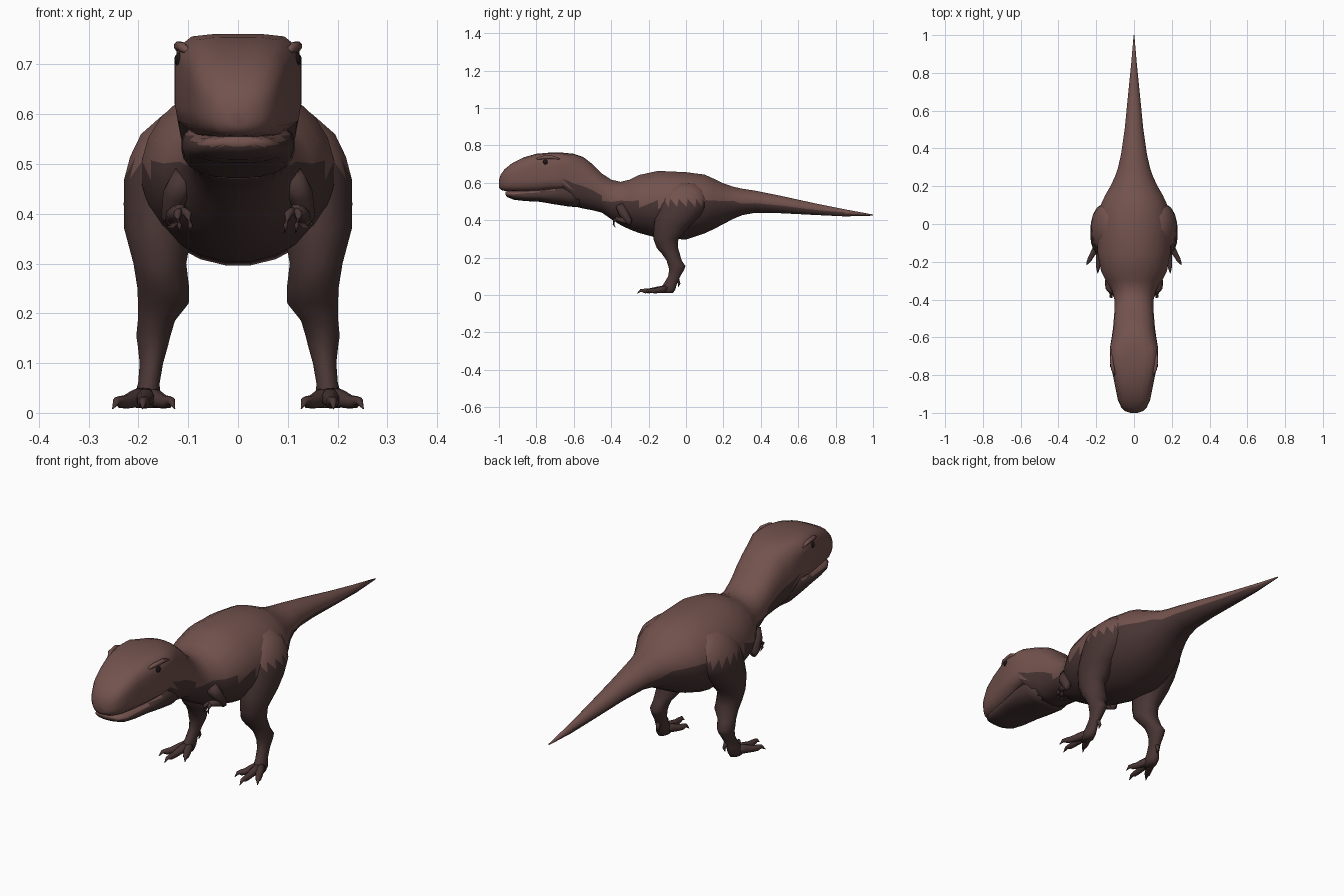
import bpy, bmesh
from math import cos, sin, pi
from mathutils import Vector


def material(name, colour):
    m = bpy.data.materials.new(name)
    m.diffuse_color = (*colour, 1)
    return m


HIDE = material("back_hide", (0.17, 0.085, 0.075))
BELLY = material("belly_hide", (0.065, 0.036, 0.034))
DARK = material("eye_dark", (0.012, 0.008, 0.008))

# height of the line between light back and dark belly, along y
LINE = [(-1, .53), (-.7, .56), (-.62, .60), (-.52, .57), (-.42, .50),
        (0, .485), (.2, .50), (.4, .485), (1, .425)]


def split_height(y):
    for (y0, z0), (y1, z1) in zip(LINE, LINE[1:]):
        if y <= y1:
            return z0 + (z1 - z0) * (y - y0) / (y1 - y0)
    return LINE[-1][1]


def finish(bm, name, mirror=False, mats=(HIDE, BELLY)):
    bmesh.ops.recalc_face_normals(bm, faces=bm.faces)
    bmesh.ops.triangulate(bm, faces=bm.faces)
    for f in bm.faces:
        c = f.calc_center_median()
        f.smooth = True
        f.material_index = int(len(mats) > 1 and c.z < split_height(c.y))
    me = bpy.data.meshes.new(name)
    bm.to_mesh(me)
    bm.free()
    for m in mats:
        me.materials.append(m)
    ob = bpy.data.objects.new(name, me)
    bpy.context.collection.objects.link(ob)
    if mirror:
        ob.modifiers.new("mirror", 'MIRROR').use_mirror_merge = False
    return ob


def ring(centre, u, v, power=2, n=24):
    """Superellipse ring spanned by the half-axis vectors u and v."""
    pts = []
    for i in range(n):
        a = 2 * pi * (i + .5) / n
        c, s = cos(a), sin(a)
        k = (abs(c) ** power + abs(s) ** power) ** (-1 / power)
        pts.append(Vector(centre) + Vector(u) * c * k + Vector(v) * s * k)
    return pts


def skin(bm, rings):
    loops = [[bm.verts.new(p) for p in r] for r in rings]
    n = len(loops[0])
    for a, b in zip(loops, loops[1:]):
        for i in range(n):
            j = (i + 1) % n
            bm.faces.new((a[i], a[j], b[j], b[i]))
    bm.faces.new(loops[0])
    bm.faces.new(loops[-1])


def body_loft(name, stations):
    """Stations along y: y, top z, bottom z, half width, squareness."""
    bm = bmesh.new()
    skin(bm, [ring((0, y, (t + b) / 2), (w, 0, 0), (0, 0, (t - b) / 2), p)
              for y, t, b, w, p in stations])
    return finish(bm, name)


def tube(bm, points, radii, n=8):
    pts = [Vector(p) for p in points]
    rings = []
    for i, p in enumerate(pts):
        d = (pts[min(i + 1, len(pts) - 1)] - pts[max(i - 1, 0)]).normalized()
        ref = Vector((0, 0, 1)) if abs(d.z) < .8 else Vector((0, 1, 0))
        u = d.cross(ref).normalized()
        rings.append(ring(p, u * radii[i], u.cross(d) * radii[i], 2, n))
    skin(bm, rings)


# head, neck, torso and tail in one skin
body_loft("body", [
    (-1.0, .615, .575, .020, 2), (-.99, .645, .562, .048, 2.6),
    (-.97, .672, .556, .068, 3), (-.93, .705, .553, .086, 3.5),
    (-.87, .735, .552, .098, 4), (-.80, .755, .553, .112, 4.5),
    (-.73, .761, .560, .127, 5), (-.66, .761, .565, .128, 4.5),
    (-.60, .755, .475, .118, 3.2), (-.55, .738, .462, .111, 2.7),
    (-.50, .700, .453, .107, 2.5), (-.45, .650, .440, .103, 2.3),
    (-.40, .617, .405, .104, 2.2), (-.35, .606, .373, .118, 2)] + [
    (-.30, .618, .349, .150, 2), (-.25, .643, .330, .176, 2),
    (-.15, .665, .303, .195, 2), (0, .658, .295, .198, 2),
    (.10, .645, .328, .178, 2), (.15, .622, .352, .155, 2),
    (.20, .598, .378, .126, 2), (.25, .580, .405, .102, 2),
    (.30, .569, .426, .085, 2), (.37, .558, .439, .069, 2),
    (.50, .532, .437, .050, 2), (.70, .488, .427, .030, 2),
    (.85, .458, .420, .015, 2), (1.0, .430, .424, .002, 2)])

# lower jaw tucked under the snout
body_loft("lower_jaw", [
    (-.965, .552, .535, .030, 2), (-.955, .556, .523, .058, 2.3),
    (-.92, .560, .509, .078, 2.4), (-.86, .562, .502, .090, 2.4),
    (-.78, .570, .498, .102, 2.4), (-.70, .590, .484, .112, 2.4),
    (-.62, .600, .472, .114, 2.5), (-.57, .590, .470, .10, 2.5)])

# hind legs: z, centre x, centre y, half width, half depth
LEG = [(.60, .120, .000, .03, .05), (.56, .138, -.005, .058, .10),
       (.515, .148, -.015, .070, .125), (.47, .155, -.022, .075, .130),
       (.42, .158, -.045, .073, .120), (.37, .160, -.075, .070, .098),
       (.30, .157, -.108, .054, .068), (.25, .150, -.099, .053, .058),
       (.22, .150, -.081, .052, .049), (.185, .164, -.064, .038, .041),
       (.155, .170, -.049, .035, .047), (.135, .171, -.050, .031, .041),
       (.10, .174, -.063, .024, .033), (.06, .179, -.084, .022, .036),
       (.03, .183, -.100, .027, .044), (.010, .183, -.105, .022, .036)]
bm = bmesh.new()
skin(bm, [ring((x, y, z), (rx, 0, 0), (0, ry, 0), 2, 16)
          for z, x, y, rx, ry in LEG])
finish(bm, "hind_legs", True)

# three splayed toes, each ending in a hooked claw, and a dewclaw
bm = bmesh.new()
root = Vector((.183, -.095, .034))
for tx, ty in [(.127, -.205), (.192, -.262), (.252, -.218)]:
    tip = Vector((tx, ty, .008))
    path = []
    for t, z in [(0, .034), (.35, .028), (.6, .022), (.75, .022),
                 (.88, .024), (1, .008)]:
        p = root.lerp(tip, t)
        p.z = z
        path.append(p)
    tube(bm, path, [.022, .018, .014, .013, .008, .001])
tube(bm, [(.176, -.062, .085), (.172, -.043, .078), (.169, -.036, .060),
          (.170, -.042, .042)], [.012, .010, .007, .001])
finish(bm, "toes", True)

# small folded arms with two claws
bm = bmesh.new()
tube(bm, [(.105, -.35, .475), (.125, -.335, .44), (.137, -.305, .395),
          (.132, -.305, .378)], [.028, .027, .019, .012])
tube(bm, [(.136, -.295, .385), (.128, -.34, .400), (.115, -.375, .408)],
     [.015, .015, .012])
for dx in (-.012, .010):
    tube(bm, [(.115 + dx * .3, -.365, .408), (.112 + dx, -.385, .398),
              (.108 + dx, -.388, .378), (.106 + dx, -.378, .362)],
         [.009, .008, .005, .001])
finish(bm, "arms", True)

# brow ridges and eyes
bm = bmesh.new()
tube(bm, [(.095, -.81, .722), (.112, -.77, .735), (.119, -.72, .737),
          (.118, -.67, .725)], [.004, .010, .010, .004])
finish(bm, "brows", True)
bm = bmesh.new()
bmesh.ops.create_uvsphere(bm, u_segments=12, v_segments=8, radius=.016)
bmesh.ops.translate(bm, verts=bm.verts, vec=(.112, -.75, .71))
finish(bm, "eyes", True, (DARK,))
